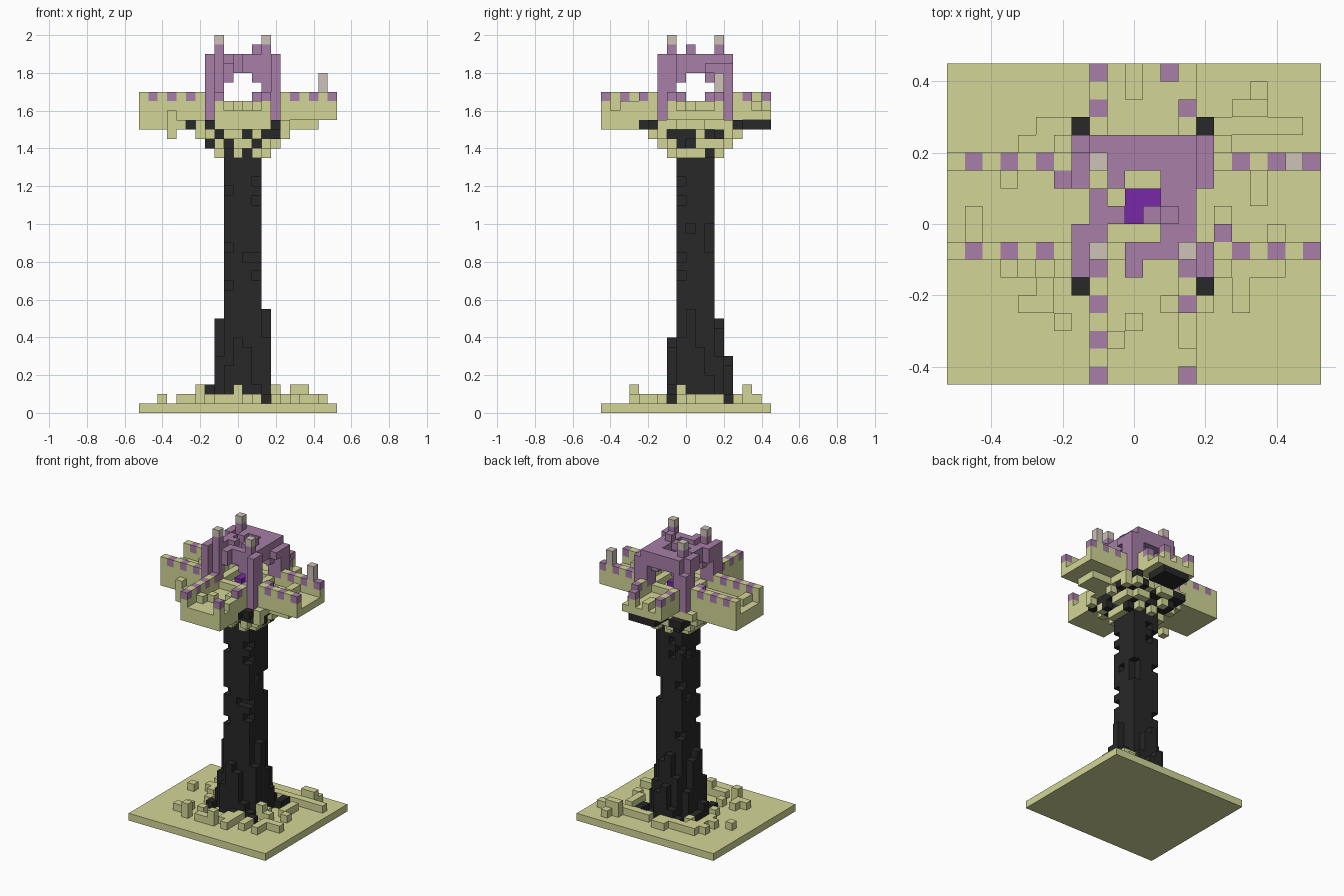
import bpy
import bmesh
import random
from mathutils import Vector

random.seed(7)
old = bpy.data.objects.get("Cube")
if old:
    bpy.data.objects.remove(old, do_unlink=True)

UNIT = 0.05
ORIGIN = Vector((-0.525, -0.45, 0))
COLOURS = {
    "sage": (0.65, 0.675, 0.31),
    "charcoal": (0.021, 0.021, 0.021),
    "mauve": (0.385, 0.21, 0.385),
    "violet": (0.19, 0.022, 0.385),
    "stone": (0.61, 0.545, 0.48),
}
NAMES = list(COLOURS)
MATERIALS = []
for name, rgb in COLOURS.items():
    mat = bpy.data.materials.new(name)
    mat.use_nodes = True
    mat.diffuse_color = (*rgb, 1)
    bsdf = mat.node_tree.nodes["Principled BSDF"]
    bsdf.inputs["Base Color"].default_value = (*rgb, 1)
    bsdf.inputs["Roughness"].default_value = 0.9
    MATERIALS.append(mat)

blocks = {}  # grid cell -> (part, colour)


def span(v):
    return range(v[0], v[1] + 1) if isinstance(v, tuple) else (v,)


def fill(part, colour, xs, ys, zs):
    for x in span(xs):
        for y in span(ys):
            for z in span(zs):
                blocks[x, y, z] = (part, colour)


def clear(xs, ys, zs):
    for x in span(xs):
        for y in span(ys):
            for z in span(zs):
                blocks.pop((x, y, z), None)


# Ground slab
fill("ground", "sage", (0, 20), (0, 17), 0)

# Rubble thinning out away from the trunk, dark close to it
for x in range(3, 18):
    for y in range(3, 16):
        away = Vector((max(9 - x, x - 12, 0), max(8 - y, y - 11, 0))).length
        if random.random() < 0.95 - away / 6:
            dark = away < 3 and random.random() < 0.7
            fill("rubble", "charcoal" if dark else "sage", x, y, 1)

# Outlying clumps and taller stones
for xs, ys in ((5, 5), ((4, 5), 4), ((17, 18), 6), (16, (4, 6)), ((5, 7), 14),
               ((4, 5), 13), (2, 10), ((14, 16), 14), (17, (14, 16)), ((18, 19), 14)):
    fill("rubble", "sage", xs, ys, 1)
for x, y in ((10, 3), (16, 15), (17, 15), (6, 3), (14, 8)):
    fill("rubble", "sage", x, y, (1, 2))
fill("rubble", "charcoal", 7, 9, (1, 2))

# Trunk with flared roots
fill("trunk", "charcoal", (9, 12), (8, 11), (1, 28))
for n, (west, east, south, north, toe) in enumerate(
        ((6, 8, 5, 7, 3), (10, 11, 8, 10, 6), (9, 7, 7, 9, 5), (5, 4, 3, 6, 2))):
    fill("roots", "charcoal", 8, 8 + n, (1, west - 1))
    fill("roots", "charcoal", 13, 8 + n, (1, east - 1))
    fill("roots", "charcoal", 9 + n, 7, (1, south - 1))
    fill("roots", "charcoal", 9 + n, 12, (1, north - 1))
    fill("roots", "charcoal", 9 + n, 13, (1, toe - 1))

# Chips knocked out of the trunk surface, mostly on its corners
for z in range(11, 27):
    for x in range(9, 13):
        for y in range(8, 12):
            edges = (x in (9, 12)) + (y in (8, 11))
            if random.random() < (0, 0.05, 0.22)[edges]:
                clear(x, y, z)

# Corbels stepping out beneath the crown
for z, reach in ((27, 1), (28, 2), (29, 3)):
    lo_x, hi_x, lo_y, hi_y = 9 - reach, 12 + reach, 8 - reach, 11 + reach
    for x in range(lo_x, hi_x + 1):
        for y in range(lo_y, hi_y + 1):
            rim = (x in (lo_x, hi_x)) + (y in (lo_y, hi_y))
            if rim == 2 or (rim and random.random() < 0.3):
                continue
            colour = "sage" if rim and random.random() < 0.72 else "charcoal"
            fill("corbels", colour, x, y, z)
for x, y in ((7, 5), (14, 5), (14, 14)):
    fill("corbels", "charcoal", x, y, 30)
fill("corbels", "sage", 3, 6, (29, 31))
fill("corbels", "sage", 4, 6, 30)

# Crown floor: a centre and four arms
fill("crown_floor", "sage", (6, 15), (6, 13), 30)
fill("crown_floor", "sage", (7, 14), (6, 13), 31)
fill("crown_floor", "sage", (0, 8), (7, 12), (30, 31))
fill("crown_floor", "sage", (13, 20), (7, 12), 31)
fill("crown_floor", "sage", (13, 18), (8, 10), 30)
fill("crown_floor", "sage", (8, 13), (0, 6), (30, 31))
fill("crown_floor", "sage", (8, 13), (13, 17), 31)
fill("crown_floor", "charcoal", (9, 12), (15, 17), 30)

# Parapets with alternating mauve caps
for y in (7, 12):
    fill("parapets", "sage", (0, 7), y, (30, 33))
    fill("parapets", "sage", (14, 20), y, (31, 33))
    for x in (1, 3, 5, 16, 18, 20):
        fill("parapets", "mauve", x, y, 33)
for x in (8, 13):
    fill("parapets", "sage", x, (0, 6), (30, 33))
    fill("parapets", "sage", x, (13, 17), (31, 33))
    for y in (0, 2, 4, 15, 17):
        fill("parapets", "mauve", x, y, 33)
clear(13, (1, 3), 33)
clear(13, 1, 32)
clear(13, (16, 17), (32, 33))
for x, y in ((12, 17), (6, 11), (15, 8)):
    fill("parapets", "sage", x, y, (31, 32))
    fill("parapets", "mauve", x, y, 33)
for x, y in ((5, 7), (13, 4)):
    fill("parapets", "charcoal", x, y, 30)

# Inner sills and loose blocks on the arms
for y in (7, 12):
    fill("sills", "sage", (9, 12), y, 32)
for x in (8, 13):
    fill("sills", "sage", x, (8, 11), 32)
for x, y in ((1, 8), (1, 9), (3, 11), (10, 3), (9, 2), (12, 4), (10, 16),
             (10, 17), (15, 9), (17, 10), (17, 11), (18, 8)):
    fill("loose_blocks", "sage", x, y, 32)

# Watch post on the east arm
fill("watch_post", "stone", 19, 12, (34, 35))

# Shrine roof, open in places
ROOF = """
.pppppppp.
.pppppppp.
.p.p..ppp.
..p...pp..
..pp.ppp..
.pp...pp..
.p..ppppp.
.p..p...p.
""".split()
for row, line in enumerate(ROOF):
    for col, c in enumerate(line):
        if c == "p":
            x, y = col + 6, 13 - row
            outer = x in (7, 8, 13, 14) or y in (6, 7, 12, 13)
            fill("shrine_roof", "mauve", x, y, (36 if outer else 37, 37))

# Shrine pillars, arch shoulders and finials
for x, ix, sx in ((7, 8, 9), (14, 13, 12)):
    for y, iy, sy in ((6, 7, 8), (13, 12, 11)):
        fill("pillars", "mauve", x, y, (31, 37))
        fill("pillars", "mauve", ix, y, (33, 33 if y == 6 else 37))
        fill("pillars", "mauve", x, iy, (33, 37))
        fill("pillars", "mauve", ix, iy, (32, 37))
        if (sx, iy) != (9, 7):
            fill("arches", "mauve", sx, iy, 35)
        if (ix, sy) != (8, 11):
            fill("arches", "mauve", ix, sy, 35)
        if (ix, iy) != (13, 12):
            fill("finials", "mauve", ix, iy, 38)
            fill("finials", "stone", ix, iy, 39)
fill("finials", "mauve", 12, 9, 38)

# Worn roof corners at the back
clear(14, (11, 13), 37)
clear(7, 13, (36, 37))

# Glowing core inside the shrine
fill("core", "violet", 10, (9, 10), 32)
fill("core", "violet", 11, 10, 32)

# Turn the blocks of each part into one mesh of exposed faces
AXES = [Vector(a) for a in ((1, 0, 0), (0, 1, 0), (0, 0, 1))]
for part in dict.fromkeys(p for p, _ in blocks.values()):
    bm = bmesh.new()
    for cell, (owner, colour) in blocks.items():
        if owner != part:
            continue
        centre = Vector(cell) + Vector((0.5, 0.5, 0.5))
        for n in range(3):
            for sign in (1, -1):
                out = AXES[n] * sign
                if tuple(int(v) for v in Vector(cell) + out) in blocks:
                    continue
                u, v = AXES[(n + 1) % 3] * sign, AXES[(n + 2) % 3]
                ring = [out + u * a + v * b for a, b in ((-1, -1), (1, -1), (1, 1), (-1, 1))]
                face = bm.faces.new([bm.verts.new(ORIGIN + (centre + r / 2) * UNIT) for r in ring])
                face.material_index = NAMES.index(colour)
    bmesh.ops.remove_doubles(bm, verts=bm.verts, dist=UNIT / 100)
    mesh = bpy.data.meshes.new(part)
    for mat in MATERIALS:
        mesh.materials.append(mat)
    bm.to_mesh(mesh)
    bm.free()
    bpy.context.collection.objects.link(bpy.data.objects.new(part, mesh))
